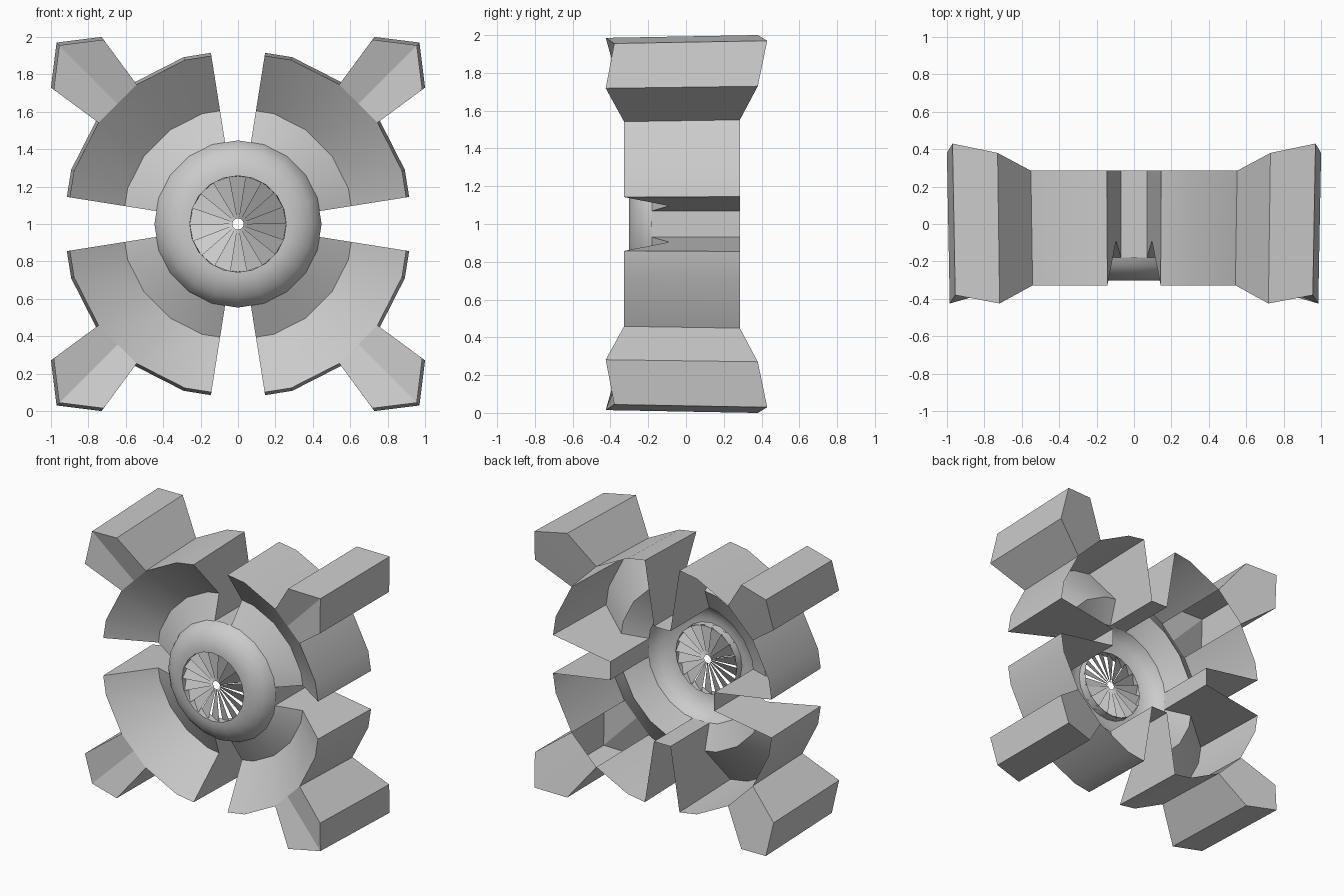
import bpy, bmesh
from math import cos, sin, radians, pi

if "Cube" in bpy.data.objects:
    bpy.data.objects.remove(bpy.data.objects["Cube"])

def P(r, deg, y):
    a = radians(deg)
    return (r * cos(a), y, 1 + r * sin(a))

def finish(name, bm, smooth=True, weld=True):
    if weld:
        bmesh.ops.remove_doubles(bm, verts=bm.verts, dist=0.0005)
        bmesh.ops.recalc_face_normals(bm, faces=bm.faces)
    me = bpy.data.meshes.new(name)
    bm.to_mesh(me)
    bm.free()
    ob = bpy.data.objects.new(name, me)
    bpy.context.collection.objects.link(ob)
    bpy.context.view_layer.objects.active = ob
    ob.select_set(True)
    if smooth:
        bpy.ops.object.shade_smooth_by_angle(angle=radians(25))
    ob.select_set(False)
    return ob

def face(bm, pts):
    return bm.faces.new([bm.verts.new(p) for p in pts])

K = cos(radians(9))
# radial cross-section (radius, y): outer back, outer front, valley, inner front
PROFILE = [(0.938, 0.285), (0.922, -0.328), (0.62, -0.09), (0.447, -0.18)]
INNER_BACK = (0.447, 0.285)
STEPS = [9, 18, 36, 54, 72, 81]

def ring_point(p, deg, base):
    k = K if deg in (9, 81) else 1
    return P(p[0] * k, base + deg, p[1])

# Shell: four hollow, open-backed wedges with gap floors between them
bm = bmesh.new()
for q in range(4):
    b = q * 90
    for a0, a1 in zip(STEPS, STEPS[1:]):
        for i, (p0, p1) in enumerate(zip(PROFILE, PROFILE[1:])):
            if i == 0 and a0 == 36:
                continue  # arm opens into the wedge here
            face(bm, [ring_point(p0, a0, b), ring_point(p0, a1, b),
                      ring_point(p1, a1, b), ring_point(p1, a0, b)])
    # end caps
    for a in (9, 81):
        face(bm, [ring_point(p, a, b) for p in PROFILE + [INNER_BACK]])
    # floor of the gap
    fr, bk = PROFILE[3], INNER_BACK
    face(bm, [P(fr[0] * K, b - 9, fr[1]), P(fr[0] * K, b + 9, fr[1]),
              P(bk[0] * K, b + 9, bk[1]), P(bk[0] * K, b - 9, bk[1])])
finish("wedge_shell", bm)

# Arms: flared blocks with a creased front and a ridged back
bm = bmesh.new()
for q in range(4):
    m = q * 90 + 45
    bases, tips = [], []
    for (r, y), ry, cy, s in ((PROFILE[0], 0.38, 0.43, 1.0),
                              (PROFILE[1], -0.425, -0.38, 0.985)):
        bases.append([P(r, m - 9, y), P(r * K, m, y), P(r, m + 9, y)])
        tips.append([P(1.238 * s, m - 8.9, ry), P(1.372 * s, m, cy),
                     P(1.238 * s, m + 8.9, ry)])
    for base, tip in zip(bases, tips):
        for i in (0, 1):
            face(bm, [base[i], base[i + 1], tip[i + 1], tip[i]])
    for i in (0, 2):
        face(bm, [bases[0][i], bases[1][i], tips[1][i], tips[0][i]])
    for i in (0, 1):
        face(bm, [tips[0][i], tips[0][i + 1], tips[1][i + 1], tips[1][i]])
finish("arms", bm, smooth=False)

# Hub: domed ring around the fan
bm = bmesh.new()
dome = [(0.447, -0.18), (0.43, -0.22), (0.395, -0.258), (0.345, -0.287),
        (0.295, -0.301), (0.258, -0.302), (0.256, -0.24)]
for n in range(20):
    for p0, p1 in zip(dome, dome[1:]):
        face(bm, [P(p0[0], n * 18, p0[1]), P(p0[0], n * 18 + 18, p0[1]),
                  P(p1[0], n * 18 + 18, p1[1]), P(p1[0], n * 18, p1[1])])
hub = finish("hub_dome", bm)

# Fan: eighteen tilted blades around a small hole
bm = bmesh.new()
for n in range(18):
    a = n * 20
    face(bm, [P(0.03, a - 1, -0.255), P(0.258, a - 1, -0.245),
              P(0.258, a + 21, -0.295), P(0.03, a + 21, -0.262)])
finish("fan_blades", bm, smooth=False, weld=False)
